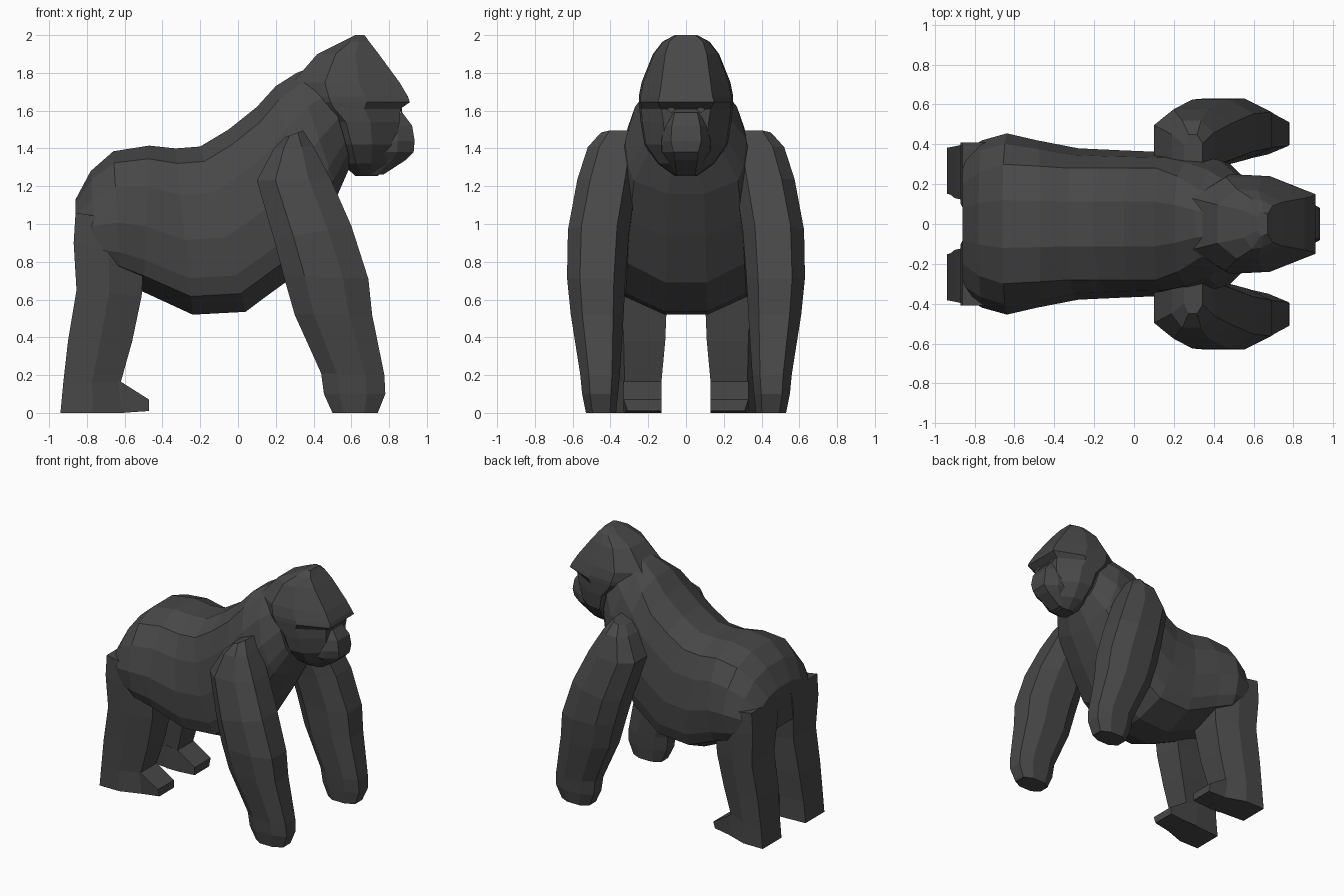
import bpy, bmesh

fur = bpy.data.materials.new("charcoal fur")
fur.diffuse_color = (0.065, 0.065, 0.065, 1)


def loft(name, rings, mirror=False):
    """Skin a list of closed point rings, cap both ends, flat shaded."""
    bm = bmesh.new()
    vs = [[bm.verts.new(p) for p in r] for r in rings]
    n = len(vs[0])
    for a, b in zip(vs, vs[1:]):
        for i in range(n):
            j = (i + 1) % n
            bm.faces.new((a[i], a[j], b[j], b[i]))
    bm.faces.new(vs[0])
    bm.faces.new(vs[-1])
    bmesh.ops.recalc_face_normals(bm, faces=bm.faces)
    me = bpy.data.meshes.new(name)
    bm.to_mesh(me)
    bm.free()
    me.materials.append(fur)
    ob = bpy.data.objects.new(name, me)
    bpy.context.collection.objects.link(ob)
    if mirror:
        m = ob.modifiers.new("mirror", 'MIRROR')
        m.use_axis = (False, True, False)
        m.use_mirror_merge = False
    return ob


def both(half):
    """Close a half ring by mirroring it in y."""
    return half + [(x, -y, z) for x, y, z in reversed(half)]


# Torso: sections between a point on the back and a point on the belly
def torso_ring(tx, tz, bx, bz, tw, mw):
    prof = [(0, .4 * tw), (.09, tw), (.28, (tw + 2 * mw) / 3), (.55, mw),
            (.78, .95 * mw), (.89, .86 * mw), (1, .3 * mw)]
    return both([(tx + (bx - tx) * t, y, tz + (bz - tz) * t) for t, y in prof])


loft("torso", [torso_ring(*s) for s in (
    (-.86, 1.13, -.86, .82, .20, .36),
    (-.78, 1.28, -.75, .75, .26, .42),
    (-.66, 1.385, -.62, .70, .30, .455),
    (-.47, 1.415, -.50, .64, .29, .42),
    (-.33, 1.40, -.24, .52, .28, .38),
    (-.20, 1.41, .04, .535, .28, .37),
    (-.05, 1.50, .14, .61, .28, .365),
    (.10, 1.62, .25, .69, .28, .36),
    (.20, 1.73, .40, .93, .24, .345),
    (.31, 1.80, .53, 1.16, .17, .32),
    (.45, 1.85, .60, 1.32, .13, .23))])


# Head and muzzle: horizontal sections
def head_ring(z, xb, xf, w, wf):
    d = xf - xb
    return both([(xb, .55 * w, z), (xb + .3 * d, w, z),
                 (xb + .62 * d, .96 * w, z), (xf, wf, z)])


loft("head", [head_ring(*s) for s in (
    (2.00, .62, .67, .06, .05),
    (1.965, .55, .695, .125, .09),
    (1.90, .42, .745, .175, .11),
    (1.75, .29, .855, .235, .13),
    (1.675, .30, .90, .25, .14),
    (1.645, .31, .91, .25, .15),
    (1.61, .36, .86, .247, .13),
    (1.54, .45, .855, .24, .12),
    (1.42, .50, .84, .22, .11),
    (1.32, .55, .80, .15, .08),
    (1.255, .62, .74, .06, .05))])
loft("muzzle", [head_ring(*s) for s in (
    (1.59, .75, .87, .09, .06),
    (1.52, .72, .922, .115, .075),
    (1.44, .70, .935, .135, .08),
    (1.38, .70, .93, .13, .065),
    (1.34, .70, .89, .10, .06),
    (1.262, .68, .77, .06, .05))])

# Eyes: small faceted lumps under the brow
loft("eye", [[(.85 + .018 * k, .078 + s * k, 1.605 + t * k)
              for s, t in ((-.025, 0), (0, .018), (.025, 0), (0, -.018))]
             for k in (1, .6)], mirror=True)


# Arms: chamfered sections between a back and a front edge
def arm_ring(bx, bz, fx, fz, yi, yo):
    w = yo - yi
    prof = [(0, .25), (0, .75), (.25, 1), (.7, 1),
            (1, .78), (1, .2), (.7, 0), (.25, 0)]
    return [(bx + (fx - bx) * t, yi + w * s, bz + (fz - bz) * t)
            for t, s in prof]


loft("arm", [arm_ring(*s) for s in (
    (.25, 1.46, .345, 1.495, .24, .45),
    (.19, 1.40, .40, 1.41, .24, .52),
    (.10, 1.23, .49, 1.24, .26, .575),
    (.19, .92, .60, .99, .30, .625),
    (.24, .73, .69, .71, .32, .63),
    (.30, .52, .71, .52, .33, .61),
    (.44, .21, .775, .20, .35, .56),
    (.455, .10, .78, .10, .36, .55),
    (.50, 0, .74, 0, .37, .53))], mirror=True)


# Legs: five-sided sections, wider at the back
def leg_ring(bx, bz, fx, fz, yi, yo):
    mx, mz = (bx + fx) / 2, (bz + fz) / 2
    return [(bx, yi + .02, bz), (bx, yo, bz), (mx, yo, mz),
            (fx, yo - .06, fz), (fx, yi, fz)]


loft("leg", [leg_ring(*s) for s in (
    (-.86, 1.06, -.50, 1.00, .06, .41),
    (-.87, .90, -.50, .80, .08, .41),
    (-.855, .65, -.51, .62, .10, .40),
    (-.90, .38, -.56, .38, .11, .39),
    (-.925, .16, -.62, .165, .13, .385),
    (-.94, 0, -.60, 0, .13, .385))], mirror=True)

# Feet: wedges pointing forward
loft("foot", [[(x, .13, z0), (x, .33 - d, z0), (x, .33, z1), (x, .13, z1)]
              for x, z0, z1, d in ((-.72, 0, .18, 0), (-.62, 0, .165, 0),
                                   (-.47, .01, .07, .02))], mirror=True)
